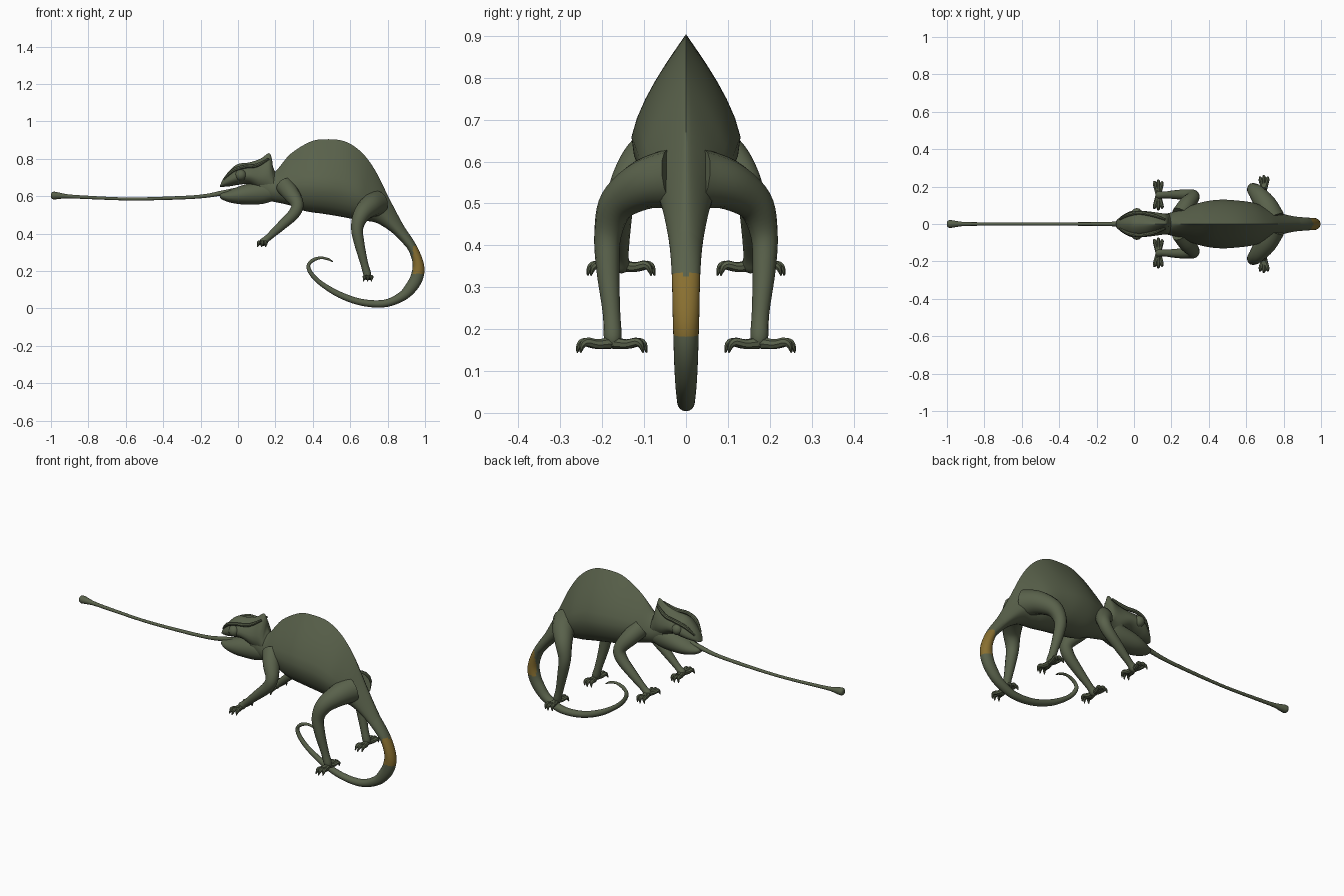
import bpy, bmesh, math
from mathutils import Vector


def material(name, rgb):
    m = bpy.data.materials.new(name)
    m.diffuse_color = (*rgb, 1)
    return m


GREEN = material("olive green skin", (0.10, 0.12, 0.07))
OCHRE = material("ochre patch", (0.25, 0.16, 0.03))


def spline(pts, steps):
    """Catmull-Rom through tuples of any length."""
    out = []
    for i in range(len(pts) - 1):
        a, b = pts[max(i - 1, 0)], pts[i]
        c, d = pts[i + 1], pts[min(i + 2, len(pts) - 1)]
        for s in range(steps):
            t = s / steps
            out.append(tuple(0.5 * (2 * q + (r - p) * t + (2 * p - 5 * q + 4 * r - u) * t * t
                                    + (3 * q - p - 3 * r + u) * t ** 3)
                             for p, q, r, u in zip(a, b, c, d)))
    return out + [tuple(pts[-1])]


def skin_rings(name, rings, mirror=False):
    """Join rings of points into a closed smooth surface."""
    bm = bmesh.new()
    vr = [[bm.verts.new(p) for p in ring] for ring in rings]
    n = len(vr[0])
    for a, b in zip(vr, vr[1:]):
        for i in range(n):
            j = (i + 1) % n
            bm.faces.new((a[i], a[j], b[j], b[i]))
    bm.faces.new(vr[0])
    bm.faces.new(vr[-1])
    bmesh.ops.recalc_face_normals(bm, faces=bm.faces)
    return finish(name, bm, mirror)


def finish(name, bm, mirror):
    me = bpy.data.meshes.new(name)
    bm.to_mesh(me)
    bm.free()
    me.materials.append(GREEN)
    ob = bpy.data.objects.new(name, me)
    bpy.context.collection.objects.link(ob)
    bpy.ops.object.select_all(action='DESELECT')
    ob.select_set(True)
    bpy.context.view_layer.objects.active = ob
    bpy.ops.object.shade_smooth_by_angle(angle=math.radians(40))
    if mirror:
        ob.modifiers.new("mirror", 'MIRROR').use_axis = (False, True, False)
    return ob


def side_profile(name, stations, steps, n=28):
    """Stations: top x, top z, bottom x, bottom z, half width, ridge amount."""
    rings = []
    for tx, tz, bx, bz, w, k in spline(stations, steps):
        ring = []
        for i in range(n):
            a = 2 * math.pi * i / n
            h = (1 - math.cos(a)) / 2
            if h < 0.6:
                ridge = 0.5 * h / 0.6 + 0.5 * math.sin(math.pi / 2 * h / 0.6)
            else:
                ridge = math.sqrt(max(0, 1 - ((h - 0.6) / 0.4) ** 2))
            y = k * math.copysign(ridge, math.sin(a)) + (1 - k) * math.sin(a)
            ring.append((tx + (bx - tx) * h, w * y, tz + (bz - tz) * h))
        rings.append(ring)
    return skin_rings(name, rings)


def tube(name, pts, steps=5, n=14, mirror=True):
    """Points: x, y, z, radius."""
    path = spline(pts, steps)
    cs = [Vector(p[:3]) for p in path]
    rings, side = [], Vector((0.31, 0.52, 0.79))
    for i, c in enumerate(cs):
        t = (cs[min(i + 1, len(cs) - 1)] - cs[max(i - 1, 0)]).normalized()
        side = (side - t * side.dot(t)).normalized()
        up = t.cross(side)
        r = max(path[i][3], 0.001)
        rings.append([c + r * (math.cos(2 * math.pi * k / n) * side
                               + math.sin(2 * math.pi * k / n) * up) for k in range(n)])
    return skin_rings(name, rings, mirror)


# Trunk with sharp back ridge
side_profile("body", [
    (.12, .74, .11, .585, .05, 0), (.19, .725, .19, .57, .06, .4),
    (.28, .825, .28, .55, .09, 1), (.385, .89, .36, .52, .118, 1),
    (.465, .904, .46, .505, .13, 1), (.57, .893, .55, .49, .125, 1),
    (.66, .835, .63, .475, .113, 1), (.735, .735, .68, .468, .09, .9),
    (.81, .585, .745, .455, .062, .7), (.89, .435, .83, .40, .042, .4),
    (.955, .335, .902, .325, .034, 0)], 5)

# Curled tail
tail = side_profile("tail", [
    (.89, .435, .83, .40, .041, .4), (.955, .335, .902, .325, .034, 0),
    (.993, .24, .933, .245, .032, 0), (.992, .168, .925, .18, .03, 0),
    (.957, .10, .897, .127, .028, 0), (.89, .042, .86, .083, .025, 0),
    (.785, .006, .78, .046, .021, 0), (.66, .014, .665, .05, .019, 0),
    (.54, .056, .553, .087, .016, 0), (.44, .12, .457, .14, .013, 0),
    (.385, .175, .405, .187, .012, 0), (.366, .225, .386, .226, .01, 0),
    (.393, .264, .404, .248, .009, 0), (.44, .277, .442, .263, .007, 0),
    (.485, .268, .48, .257, .006, 0), (.51, .25, .506, .247, .003, 0)], 10)

# Ochre patch near the tail base
tail.data.materials.append(OCHRE)
for f in tail.data.polygons:
    if f.center.x > 0.937 and 0.185 < f.center.z < 0.33:
        f.material_index = 1

# Upper head with raised casque
side_profile("head", [
    (-.096, .656, -.096, .65, .012, 0), (-.078, .695, -.075, .65, .036, .3),
    (-.04, .742, -.04, .653, .06, .5), (0, .772, 0, .66, .073, .5),
    (.06, .78, .06, .663, .07, .6), (.12, .80, .12, .63, .062, .8),
    (.165, .83, .16, .61, .056, .9), (.181, .80, .18, .60, .053, .9),
    (.188, .755, .195, .61, .05, .8), (.21, .71, .21, .63, .035, .5)], 4)

# Lower jaw
side_profile("lower_jaw", [
    (-.096, .61, -.096, .592, .014, 0), (-.085, .618, -.085, .582, .028, 0),
    (-.05, .629, -.05, .568, .045, 0), (0, .65, 0, .558, .059, 0),
    (.06, .668, .06, .555, .062, 0), (.13, .68, .13, .558, .058, 0),
    (.18, .67, .18, .572, .05, 0)], 4)

# Brow ridges and turret eyes
tube("brow_ridge", [(-.075, .025, .69, .006), (-.03, .05, .735, .01), (.03, .06, .757, .01),
                    (.10, .048, .765, .01), (.165, .025, .80, .006)], n=8)
bm = bmesh.new()
bmesh.ops.create_uvsphere(bm, u_segments=20, v_segments=12, radius=.03)
bmesh.ops.translate(bm, vec=(.015, .055, .712), verts=bm.verts)
finish("eye", bm, True)

# Long extended tongue with a bulb tip
tube("tongue", [(.03, 0, .64, .014), (-.08, 0, .618, .013), (-.2, 0, .598, .01),
                (-.4, 0, .588, .009), (-.6, 0, .585, .008), (-.8, 0, .593, .009),
                (-.91, 0, .599, .011), (-.96, 0, .602, .018), (-.985, 0, .603, .021),
                (-.997, 0, .603, .015), (-1.0, 0, .603, .004)], mirror=False)

# Legs
tube("front_leg", [(.25, .05, .655, .05), (.285, .105, .61, .045), (.317, .145, .555, .034),
                   (.298, .155, .505, .031), (.23, .157, .44, .025), (.16, .155, .377, .018),
                   (.132, .155, .352, .021), (.118, .155, .343, .008)])
tube("hind_leg", [(.735, .03, .56, .072), (.705, .10, .545, .06), (.66, .163, .50, .045),
                  (.637, .186, .43, .033), (.648, .187, .35, .028), (.675, .178, .24, .021),
                  (.692, .175, .18, .021), (.697, .175, .158, .010)])


def foot(name, x, y, z, reach):
    """Two opposed bundles of toes, each toe ending in a hooked claw."""
    for d in (-1, 1):
        for k in (-1, 0, 1):
            r = reach * (1 - 0.1 * abs(k))
            dx = 0.018 * k
            tube(name, [(x, y, z, .015), (x + dx * .6, y + d * r * .45, z - .004, .012),
                        (x + dx, y + d * r * .78, z + .001, .011),
                        (x + dx * 1.1, y + d * r * .93, z - .006, .008),
                        (x + dx * 1.2 - .004, y + d * r, z - .024, .002)], 4, 8)


foot("front_toe", .13, .155, .352, .08)
foot("hind_toe", .695, .177, .168, .083)
